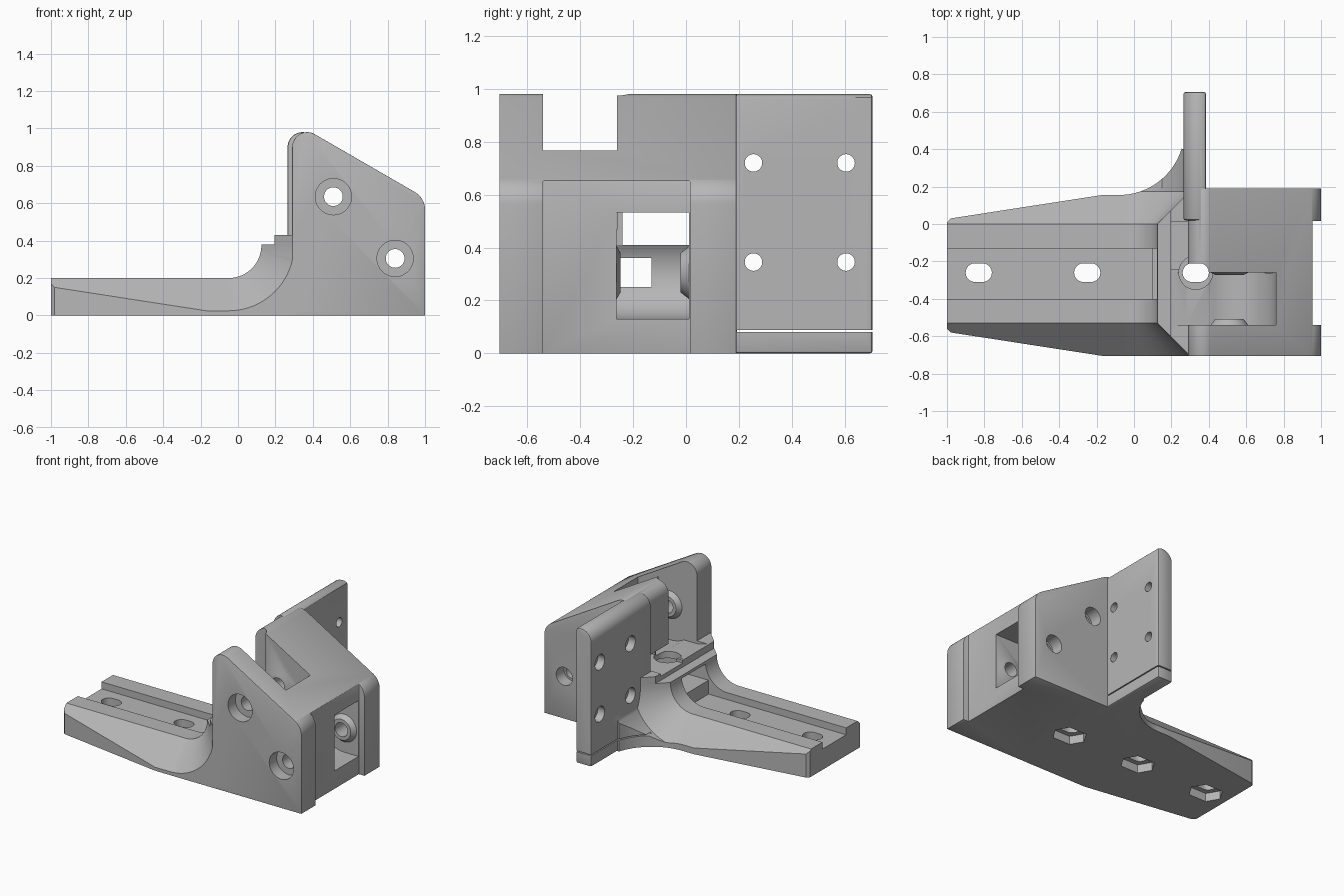
import bpy, bmesh
from math import sin, cos, radians

if "Cube" in bpy.data.objects:
    bpy.data.objects.remove(bpy.data.objects["Cube"])

grey = bpy.data.materials.new("plain grey")
grey.use_nodes = True
grey.diffuse_color = (0.47, 0.47, 0.47, 1)
grey.node_tree.nodes["Principled BSDF"].inputs["Base Color"].default_value = (0.47, 0.47, 0.47, 1)


def arc(cx, cy, r, a0, a1, n=16):
    angles = [radians(a0 + (a1 - a0) * i / n) for i in range(n + 1)]
    return [(cx + r * cos(a), cy + r * sin(a)) for a in angles]


def circle(cx, cy, r, n=40):
    return arc(cx, cy, r, 0, 360 - 360 / n, n - 1)


def rect(u0, u1, v0, v1):
    return [(u0, v0), (u1, v0), (u1, v1), (u0, v1)]


def loft(name, axis, sections):
    """Closed solid through matching cross-sections placed along an axis."""
    place = {"x": lambda p, u, v: (p, u, v),
             "y": lambda p, u, v: (u, p, v),
             "z": lambda p, u, v: (u, v, p)}[axis]
    bm = bmesh.new()
    rings = [[bm.verts.new(place(p, u, v)) for u, v in pts] for p, pts in sections]
    n = len(rings[0])
    for a, b in zip(rings, rings[1:]):
        for i in range(n):
            j = (i + 1) % n
            bm.faces.new((a[i], a[j], b[j], b[i]))
    bm.faces.new(rings[0])
    bm.faces.new(rings[-1])
    bmesh.ops.recalc_face_normals(bm, faces=bm.faces)
    mesh = bpy.data.meshes.new(name)
    bm.to_mesh(mesh)
    bm.free()
    mesh.materials.append(grey)
    ob = bpy.data.objects.new(name, mesh)
    bpy.context.collection.objects.link(ob)
    return ob


def prism(name, axis, p0, p1, pts):
    return loft(name, axis, [(p0, pts), (p1, pts)])


def apply(ob, mod):
    bpy.context.view_layer.objects.active = ob
    bpy.ops.object.modifier_apply(modifier=mod.name)


def combine(ob, tool, operation="DIFFERENCE"):
    mod = ob.modifiers.new("combine", "BOOLEAN")
    mod.operation, mod.solver, mod.object = operation, "EXACT", tool
    apply(ob, mod)
    bpy.data.objects.remove(tool)


def cut(ob, axis, p0, p1, pts):
    combine(ob, prism("cutter", axis, p0, p1, pts))


def soften(ob, width):
    mod = ob.modifiers.new("bevel", "BEVEL")
    mod.width, mod.segments = width, 2
    mod.limit_method, mod.angle_limit = "ANGLE", radians(40)
    apply(ob, mod)


# Main body with a sloping top
outline = ([(0.29, 0), (1, 0)] + arc(0.89, 0.565, 0.11, 0, 60)
           + arc(0.37, 0.9, 0.08, 60, 180))
bracket = prism("bracket", "y", -0.705, 0.19, outline)
# Recess in the outer end
cut(bracket, "x", 0.955, 1.1, rect(-0.54, 0.015, -0.1, 0.8))
soften(bracket, 0.012)

# Tapered arm with a curved gusset behind it
plan = ([(-1, -0.56), (-0.98, -0.58), (-0.17, -0.705), (0.32, -0.705), (0.32, 0.15),
         (0.28, 0.15), (0.28, 0.4)] + arc(-0.08, 0.505, 0.35, -17, -90)
        + [(-0.17, 0.155), (-0.98, 0.03), (-1, 0.01)])
arm = prism("arm", "z", 0, 0.43, plan)


def clearance(r):
    return ([(-1.2, 0.375 - r)] + arc(-0.05, 0.375, r, -90, 0)
            + [(r - 0.05, 1.2), (-1.2, 1.2)])


# Sweeping fillet with sloping flanks on both sides
combine(arm, loft("cutter", "y", [
    (-0.9, clearance(0.35)), (-0.705, clearance(0.35)), (-0.53, clearance(0.175)),
    (0, clearance(0.175)), (0.175, clearance(0.35)), (0.6, clearance(0.35))]))
cut(arm, "y", -0.8, 0.6, rect(0, 0.195, 0.38, 0.6))

# Upright mounting plate
plate_profile = [(0.265, 0), (0.385, 0)] + arc(0.345, 0.9, 0.08, 60, 180)
plate = prism("plate", "y", 0.02, 0.705, plate_profile)
soften(plate, 0.01)

combine(bracket, arm, "UNION")
combine(bracket, plate, "UNION")

# Front slot that wraps the upper pulley
cut(bracket, "y", -0.54, -0.26,
    [(0.2, 0.43), (0.28, 0.41)] + arc(0.51, 0.63, 0.25, -118, 0)
    + [(0.76, 1.2), (0.2, 1.2)])
# End window that wraps the lower pulley
cut(bracket, "y", -0.262, 0.012,
    [(1.1, 0.13)] + arc(0.84, 0.305, 0.175, -90, -217)
    + [(0.7, 0.533), (1.1, 0.533)])
# Belt channels through the body and along the arm
cut(bracket, "x", 0, 0.8, rect(-0.24, 0.012, 0.41, 0.533))
cut(bracket, "x", 0, 0.72, rect(-0.4, -0.13, 0.25, 0.36))
cut(bracket, "x", -1.1, 0.1, rect(-0.4, -0.13, 0.15, 0.36))

# Conical bosses beside the pulleys, sunk slightly into the walls
pivots = [(0.51, 0.635), (0.84, 0.305)]
bosses = [(0, -0.55, -0.54, -0.507), (0, -0.25, -0.26, -0.273),
          (1, -0.272, -0.262, -0.248), (1, 0.022, 0.012, -0.02)]
for which, root, wall, tip in bosses:
    x, z = pivots[which]
    combine(bracket, loft("boss", "y", [
        (root, circle(x, z, 0.1)), (wall, circle(x, z, 0.1)),
        (tip, circle(x, z, 0.075))]), "UNION")

# Axle holes with sunk heads
for x, z in pivots:
    cut(bracket, "y", -0.8, 0.3, circle(x, z, 0.05))
    cut(bracket, "y", -0.8, -0.62, circle(x, z, 0.097))
    cut(bracket, "y", 0.1, 0.3, circle(x, z, 0.065))

# Slotted base holes with six-sided pockets underneath
for x in (-0.83, -0.25, 0.33):
    slot = arc(x + 0.02, -0.26, 0.05, -90, 90) + arc(x - 0.02, -0.26, 0.05, 90, 270)
    cut(bracket, "z", -0.1, 1.2 if x > 0 else 0.3, slot)
    pocket = [(x - 0.12, -0.26), (x - 0.07, -0.345), (x + 0.07, -0.345),
              (x + 0.12, -0.26), (x + 0.07, -0.175), (x - 0.07, -0.175)]
    cut(bracket, "z", -0.1, 0.06, pocket)
cut(bracket, "z", 0.34, 0.5, circle(0.33, -0.26, 0.09))

# Plate screw holes with sunk heads
for y in (0.255, 0.605):
    for z in (0.345, 0.72):
        cut(bracket, "x", 0.2, 0.45, circle(y, z, 0.033))
        cut(bracket, "x", -0.05, 0.32, circle(y, z, 0.055))

# Thin separation line above the foot strip
cut(bracket, "x", 0.1, 0.5, rect(0.192, 0.8, 0.08, 0.088))

bpy.ops.object.select_all(action="DESELECT")
bracket.select_set(True)
bpy.context.view_layer.objects.active = bracket
bpy.ops.object.shade_smooth_by_angle(angle=radians(30))
